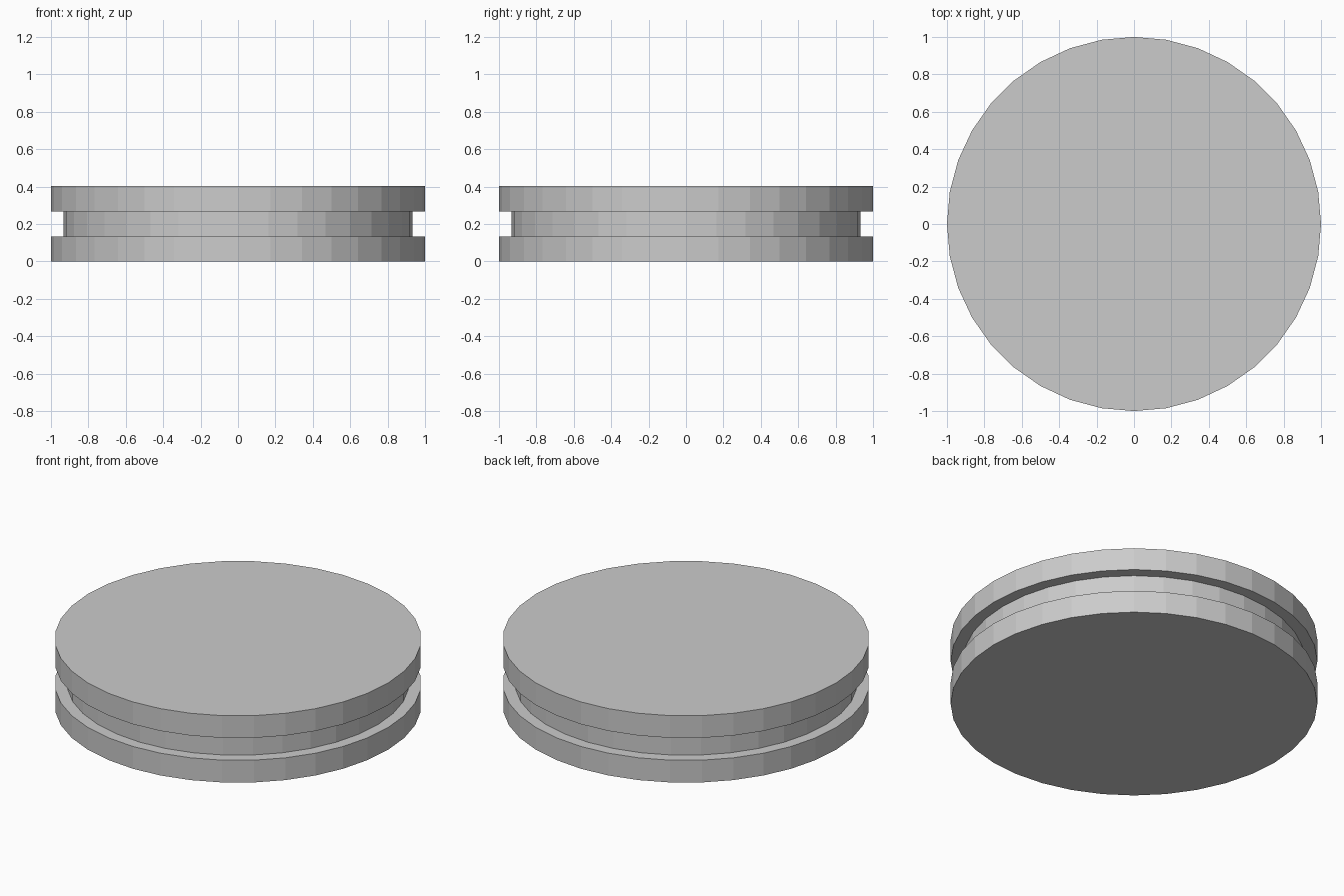
import bpy, bmesh, math

if "Cube" in bpy.data.objects:
    bpy.data.objects.remove(bpy.data.objects["Cube"])

SIDES = 36
R, GROOVE_R, T = 1.0, 0.933, 0.134

# Outer profile (radius, height) from bottom rim to top rim
profile = [(R, 0), (R, T), (GROOVE_R, T), (GROOVE_R, 2 * T), (R, 2 * T), (R, 3 * T)]

bm = bmesh.new()
rings = []
for r, z in profile:
    rings.append([bm.verts.new((r * math.cos(math.tau * i / SIDES),
                                r * math.sin(math.tau * i / SIDES), z))
                  for i in range(SIDES)])

# Side walls and groove ledges
for a, b in zip(rings, rings[1:]):
    for i in range(SIDES):
        j = (i + 1) % SIDES
        bm.faces.new((a[i], a[j], b[j], b[i]))

# Flat bottom and top caps
bm.faces.new(rings[0][::-1])
bm.faces.new(rings[-1])

mesh = bpy.data.meshes.new("grooved_disc")
bm.to_mesh(mesh)
bm.free()
disc = bpy.data.objects.new("grooved_disc", mesh)
bpy.context.collection.objects.link(disc)
